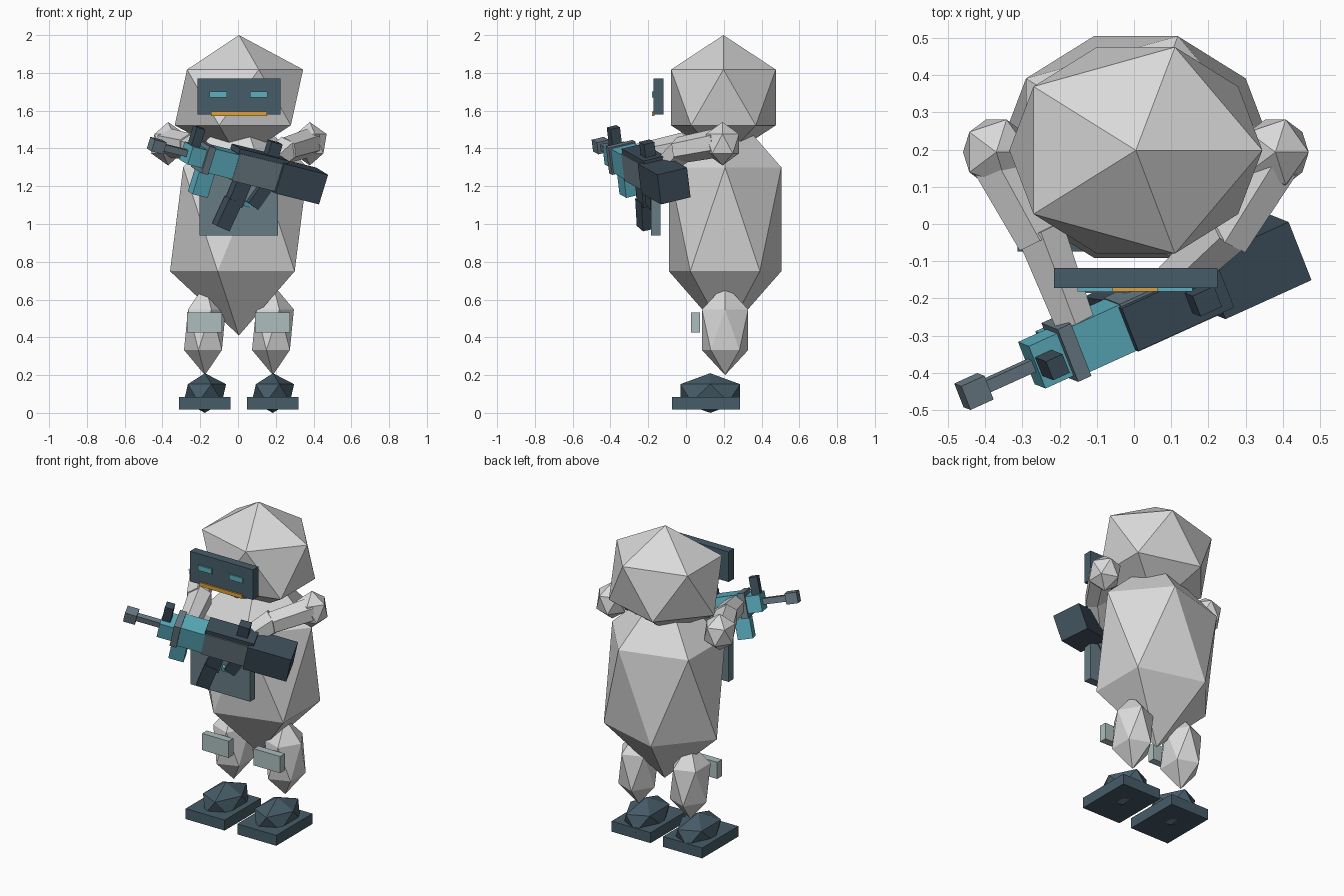
import bpy, bmesh, math
from mathutils import Vector, Matrix

if "Cube" in bpy.data.objects:
    bpy.data.objects.remove(bpy.data.objects["Cube"])

CX = 0.005  # sideways centre of the figure


def material(name, r, g, b):
    lin = [((c / 255 + 0.055) / 1.055) ** 2.4 for c in (r, g, b)]
    m = bpy.data.materials.new(name)
    m.diffuse_color = (*lin, 1)
    m.use_nodes = True
    m.node_tree.nodes["Principled BSDF"].inputs["Base Color"].default_value = m.diffuse_color
    return m


GREY = material("light_grey", 218, 218, 218)
SLATE = material("dark_slate", 70, 92, 104)
DARK = material("gun_dark", 62, 78, 90)
STEEL = material("steel", 106, 124, 134)
CYAN = material("cyan", 92, 176, 192)
ORANGE = material("orange", 222, 160, 60)
PAD = material("pad_grey", 174, 190, 190)
PLATE = material("plate_slate", 102, 124, 132)


def finish(name, bm, matrix, mat):
    bm.transform(matrix)
    bmesh.ops.recalc_face_normals(bm, faces=bm.faces)
    me = bpy.data.meshes.new(name)
    bm.to_mesh(me)
    bm.free()
    me.materials.append(mat)
    ob = bpy.data.objects.new(name, me)
    bpy.context.collection.objects.link(ob)
    return ob


def ball(name, centre, radii, mat):
    bm = bmesh.new()
    bmesh.ops.create_icosphere(bm, subdivisions=1, radius=1)
    return finish(name, bm, Matrix.Translation(centre) @ Matrix.Diagonal((*radii, 1)), mat)


def box(name, centre, size, mat, frame=Matrix(), tilt=0):
    bm = bmesh.new()
    bmesh.ops.create_cube(bm, size=1)
    turn = Matrix.Rotation(tilt, 4, 'Y')
    return finish(name, bm, frame @ Matrix.Translation(centre) @ turn
                  @ Matrix.Diagonal((*size, 1)), mat)


def limb(name, p, q, r1, r2, mat):
    p, q = Vector(p), Vector(q)
    bm = bmesh.new()
    bmesh.ops.create_cone(bm, cap_ends=True, segments=6, radius1=r1, radius2=r2,
                          depth=(q - p).length)
    rot = (q - p).to_track_quat('Z', 'Y').to_matrix().to_4x4()
    return finish(name, bm, Matrix.Translation((p + q) / 2) @ rot, mat)


# Head and body
ball("head", (CX, 0.198, 1.67), (0.38, 0.326, 0.33), GREY)
ball("body", (CX, 0.207, 1.025), (0.408, 0.35, 0.615), GREY)

# Face mask with eyes and mouth, chest plate
box("mask", (CX, -0.145, 1.675), (0.44, 0.054, 0.19), SLATE)
for side, x in (("left", -0.105), ("right", 0.11)):
    box(side + "_eye", (x, -0.174, 1.686), (0.094, 0.014, 0.032), CYAN)
box("mouth", (CX, -0.174, 1.584), (0.298, 0.014, 0.024), ORANGE)
box("chest_plate", (CX, -0.16, 1.125), (0.416, 0.05, 0.37), PLATE)

# Legs, knee pads, feet and shoulders
for side, s in (("left", -1), ("right", 1)):
    x = CX + s * 0.18
    ball(side + "_leg", (x, 0.207, 0.44), (0.124, 0.144, 0.24), GREY)
    box(side + "_knee_pad", (x - 0.002, 0.05, 0.478), (0.185, 0.047, 0.105), PAD)
    ball(side + "_foot", (x, 0.128, 0.105), (0.125, 0.186, 0.105), SLATE)
    box(side + "_sole", (x - 0.002, 0.106, 0.05), (0.272, 0.36, 0.066), SLATE)
    ball(side + "_shoulder", (CX + s * 0.375, 0.193, 1.425), (0.1, 0.103, 0.115), GREY)

# Arms reaching to the gun
limb("left_upper_arm", (-0.37, 0.17, 1.43), (-0.255, -0.04, 1.41), 0.078, 0.07, GREY)
limb("left_forearm", (-0.255, -0.01, 1.41), (-0.155, -0.275, 1.36), 0.075, 0.06, GREY)
limb("right_upper_arm", (0.38, 0.17, 1.43), (0.25, -0.04, 1.39), 0.078, 0.07, GREY)
limb("right_forearm", (0.26, -0.01, 1.4), (0.08, -0.18, 1.24), 0.075, 0.06, GREY)

# Gun frame: first axis runs from muzzle to stock, last axis is the gun's up
u = Vector((0.888, 0.403, -0.223)).normalized()
v0 = Vector((-u.y, u.x, 0)).normalized()
w0 = u.cross(v0)
roll = math.radians(13)
v = v0 * math.cos(roll) + w0 * math.sin(roll)
w = w0 * math.cos(roll) - v0 * math.sin(roll)
GUN = Matrix((u, v, w)).transposed().to_4x4()
GUN.translation = (-0.43, -0.45, 1.415)

for name, centre, size, mat, tilt in (
    ("muzzle", (0, 0, 0), (0.07, 0.07, 0.065), STEEL, 0),
    ("barrel", (0.12, 0, 0), (0.22, 0.034, 0.036), STEEL, 0),
    ("front_sight", (0.205, 0, 0.1), (0.05, 0.055, 0.1), DARK, 0),
    ("handguard_tip", (0.22, 0, 0), (0.09, 0.125, 0.1), CYAN, 0),
    ("handguard_ring", (0.28, 0, 0), (0.04, 0.155, 0.15), STEEL, 0),
    ("handguard", (0.375, 0, 0), (0.15, 0.135, 0.135), CYAN, 0),
    ("foregrip", (0.31, 0, -0.13), (0.09, 0.07, 0.14), CYAN, 0),
    ("receiver", (0.585, 0, 0), (0.28, 0.14, 0.15), STEEL, 0),
    ("top_rail", (0.585, 0, 0.085), (0.29, 0.125, 0.03), DARK, 0),
    ("rear_sight", (0.65, 0, 0.135), (0.065, 0.06, 0.075), DARK, 0),
    ("stock", (0.83, 0, 0), (0.26, 0.172, 0.165), DARK, 0),
    ("magazine_top", (0.53, 0, -0.13), (0.085, 0.06, 0.15), DARK, 0.1),
    ("magazine_end", (0.505, 0, -0.26), (0.08, 0.07, 0.16), DARK, 0.15),
    ("grip", (0.65, 0, -0.12), (0.07, 0.06, 0.14), DARK, 0.35),
    ("trigger", (0.6, 0, -0.185), (0.05, 0.03, 0.025), CYAN, 0),
):
    box(name, centre, size, mat, GUN, tilt)
